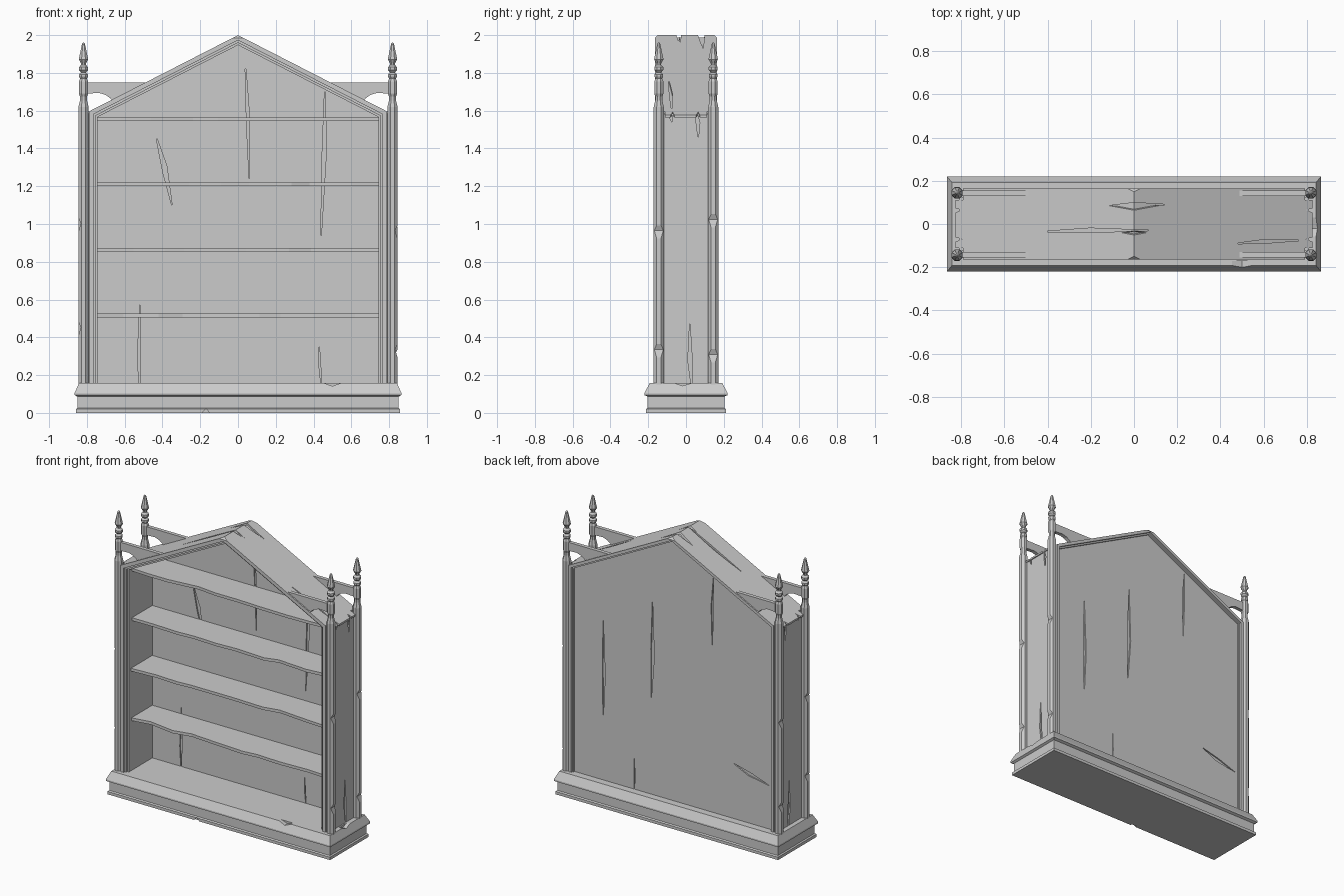
import bpy, bmesh, math, random

if "Cube" in bpy.data.objects:
    bpy.data.objects.remove(bpy.data.objects["Cube"])

random.seed(4)
SLOPE = 0.512


def make(name, bm):
    bmesh.ops.recalc_face_normals(bm, faces=bm.faces)
    me = bpy.data.meshes.new(name)
    bm.to_mesh(me)
    bm.free()
    ob = bpy.data.objects.new(name, me)
    bpy.context.collection.objects.link(ob)
    return ob


def loft(name, rings):
    bm = bmesh.new()
    loops = [[bm.verts.new(p) for p in r] for r in rings]
    n = len(loops[0])
    for a, b in zip(loops, loops[1:]):
        for i in range(n):
            j = (i + 1) % n
            bm.faces.new((a[i], a[j], b[j], b[i]))
    bm.faces.new(loops[0])
    bm.faces.new(loops[-1])
    return make(name, bm)


def prism(name, poly, axis, a, b):
    place = {'x': lambda u, v, t: (t, u, v),
             'y': lambda u, v, t: (u, t, v),
             'z': lambda u, v, t: (u, v, t)}[axis]
    return loft(name, [[place(u, v, t) for u, v in poly] for t in (a, b)])


def box(name, x, y, z):
    return prism(name, [(x[0], z[0]), (x[1], z[0]), (x[1], z[1]), (x[0], z[1])], 'y', *y)


def cut(ob, poly, axis, a, b):
    cutter = prism("cutter", poly, axis, a, b)
    mod = ob.modifiers.new("cut", 'BOOLEAN')
    mod.operation = 'DIFFERENCE'
    mod.solver = 'EXACT'
    mod.object = cutter
    bpy.context.view_layer.objects.active = ob
    bpy.ops.object.modifier_apply(modifier=mod.name)
    bpy.data.objects.remove(cutter)


def crack(u0, v0, u1, v1, w):
    """Thin bent sliver running from one point to another."""
    dx, dy = u1 - u0, v1 - v0
    l = math.hypot(dx, dy)
    nx, ny = -dy / l, dx / l
    p = lambda t, s: (u0 + dx * t + nx * s, v0 + dy * t + ny * s)
    return [p(0, -.002), p(.5, -w * .4), p(1, -.001), p(1, .001), p(.42, w), p(0, .002)]


def arch(d):
    """Gabled outline, inset by d."""
    x, peak = .79 - d, 2 - d * 1.123
    e = peak - SLOPE * x
    return [(-x, .15), (-x, e), (0, peak), (x, e), (x, .15)]


def band(name, d0, d1, y0, y1):
    return prism(name, arch(d0) + arch(d1)[::-1], 'y', y0, y1)


# Moulded base plinth
rings = [(.858, .212, 0), (.858, .212, .02), (.85, .203, .026), (.85, .203, .086),
         (.865, .22, .094), (.865, .22, .105), (.842, .192, .158)]
base = loft("base", [[(-x, -y, z), (x, -y, z), (x, y, z), (-x, y, z)] for x, y, z in rings])
cut(base, [(-.2, -.01), (-.17, .022), (-.14, -.01)], 'y', -.23, -.2)
cut(base, [(.42, .17), (.5, .142), (.58, .17)], 'y', -.24, -.17)
cut(base, [(-.09, .17), (-.02, .143), (.07, .17)], 'x', .82, .88)

# Outer shell and stepped mouldings
band("shell", .012, .047, -.13, .14)
band("front_moulding_outer", .012, .024, -.165, -.13)
band("front_moulding_middle", .024, .036, -.152, -.13)
band("front_moulding_inner", .036, .047, -.14, -.13)
band("back_moulding_outer", .012, .02, .14, .165)
band("back_moulding_inner", .02, .03, .14, .152)

# Roof and wall skin, with worn cracks and chips
skin = band("roof_skin", 0, .012, -.165, .165)
for c in [(-.1, .085, .14, .09, .012), (-.4, -.035, .07, -.03, .014), (.48, -.09, .78, -.075, .012)]:
    cut(skin, crack(*c), 'z', 1.5, 2.1)
for c in [[(-.055, 2.01), (-.04, 1.97), (-.027, 2.01)], [(.06, 2.01), (.085, 1.94), (.1, 2.01)],
          [(-.18, 2.01), (-.18, 1.968), (-.14, 2.01)], [(.18, 2.01), (.18, 1.968), (.14, 2.01)]]:
    cut(skin, c, 'x', -.12, .12)

# Back panel with cracks on both faces
a = arch(.02)
back = prism("back_panel", a, 'y', .118, .141)
for c in [(.54, .61, .54, 1.27, .016), (.17, .83, .16, 1.51, .02), (.3, .16, .3, .37, .006),
          (-.31, 1.79, -.3, 1.32, .014), (-.47, .54, -.74, .46, .02)]:
    cut(back, crack(*c), 'y', .132, .16)
for c in [(-.52, .1, -.52, .57, .012), (.44, .16, .43, .35, .006), (.04, 1.82, .06, 1.24, .012),
          (.46, 1.7, .44, .94, .016), (-.43, 1.45, -.35, 1.1, .02)]:
    cut(back, crack(*c), 'y', .1, .127)

# Shelves with worn, wavy front edges
for i, z in enumerate((.525, .872, 1.22, 1.565)):
    n = 9
    edge = [(-.755 + 1.51 * k / n + (random.uniform(-.05, .05) if 0 < k < n else 0),
             -.118 + random.choice((0, .004, .012, .028))) for k in range(n + 1)]
    prism("shelf_%d" % (i + 1), edge + [(.755, .12), (-.755, .12)], 'z', z - .02, z)

# Corner posts with turned finials
profile = [(.029, .15), (.029, 1.62), (.02, 1.655), (.02, 1.675), (.026, 1.69), (.026, 1.755),
           (.019, 1.77), (.025, 1.78), (.025, 1.792), (.014, 1.803), (.026, 1.815),
           (.026, 1.83), (.014, 1.843), (.014, 1.85), (.027, 1.872), (.008, 1.955), (.003, 1.96)]
for sx in (-1, 1):
    for sy in (-1, 1):
        cx, cy = sx * .818, sy * .144
        post = loft("corner_post", [[(cx + r * math.cos((k + .5) * math.pi / 4),
                                      cy + r * math.sin((k + .5) * math.pi / 4), z)
                                     for k in range(8)] for r, z in profile])
        # Chipped outer edges
        for z in (random.uniform(.3, .5), random.uniform(.85, 1.1)):
            e = sx * .85
            cut(post, [(e, z - .06), (sx * .832, z), (e, z + .04)], 'y', cy - .04, cy + .04)
        # Arched brackets from post to roof
        prism("roof_bracket", [(sx * x, z) for x, z in
                               [(.81, 1.75), (.46, 1.75), (.66, 1.64), (.675, 1.665),
                                (.7, 1.683), (.735, 1.694), (.81, 1.69)]],
              'y', sy * .13, sy * .156)
    # Recessed side panels with cracks
    side = box("side_panel", sorted((sx * .785, sx * .81)), (-.125, .125), (.15, 1.585))
    for c in [(.03, .14, .02, .47, .016), (.055, 1.59, .065, 1.46, .014), (-.09, 1.59, -.075, 1.54, .012)]:
        cut(side, crack(*c), 'x', sx * .8, sx * .83)
    # Roof eaves between the posts, with a splintered edge
    eave = [(.76, 2 - .76 * SLOPE), (.825, 2 - .825 * SLOPE), (.825, 1.565), (.76, 1.598)]
    ob = prism("roof_eave", [(sx * x, z) for x, z in eave], 'y', -.112, .112)
    for y in (-.07, .065):
        cut(ob, [(sx * .84, y - .018), (sx * .795, y), (sx * .84, y + .012)], 'z', 1.5, 1.7)
